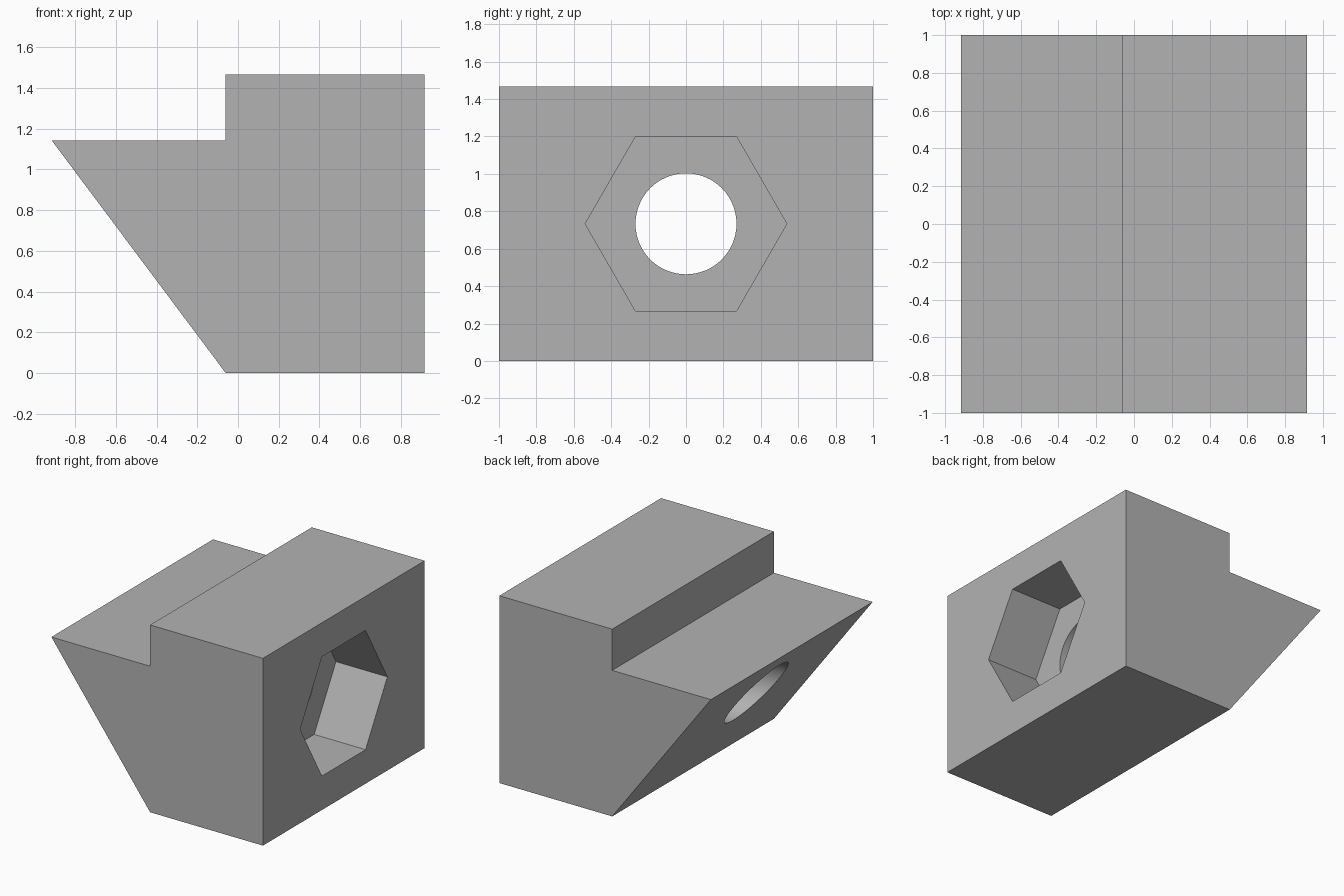
import bpy
import bmesh
from math import pi, radians

cube = bpy.data.objects.get("Cube")
if cube:
    bpy.data.objects.remove(cube, do_unlink=True)

RIGHT = 0.916     # flat side with the nut pocket
STEP = -0.061     # x of the step and of the foot of the slope
TOP = 1.466
LEDGE = 1.143
MID = TOP / 2     # height of the bore axis
POCKET = 0.445    # depth of the nut pocket

grey = bpy.data.materials.new("plain grey")
grey.use_nodes = True
colour = (0.45, 0.45, 0.45, 1)
grey.diffuse_color = colour
grey.node_tree.nodes["Principled BSDF"].inputs["Base Color"].default_value = colour

# Stepped, sloped block: side profile extruded along y
profile = [(STEP, 0), (RIGHT, 0), (RIGHT, TOP),
           (STEP, TOP), (STEP, LEDGE), (-RIGHT, LEDGE)]
bm = bmesh.new()
face = bm.faces.new([bm.verts.new((x, -1, z)) for x, z in profile])
ext = bmesh.ops.extrude_face_region(bm, geom=[face])
moved = [g for g in ext["geom"] if isinstance(g, bmesh.types.BMVert)]
bmesh.ops.translate(bm, verts=moved, vec=(0, 2, 0))
bmesh.ops.recalc_face_normals(bm, faces=bm.faces)
mesh = bpy.data.meshes.new("wedge_block")
bm.to_mesh(mesh)
bm.free()
mesh.materials.append(grey)
block = bpy.data.objects.new("wedge_block", mesh)
bpy.context.collection.objects.link(block)


def cut_along_x(name, sides, radius, x0, x1):
    """Cut a prism lying along x out of the block."""
    bpy.ops.mesh.primitive_cylinder_add(
        vertices=sides, radius=radius, depth=x1 - x0,
        location=((x0 + x1) / 2, 0, MID), rotation=(0, pi / 2, 0))
    cutter = bpy.context.object
    cutter.name = name
    cutter.hide_render = True
    cutter.data.materials.append(grey)
    mod = block.modifiers.new(name, "BOOLEAN")
    mod.operation = "DIFFERENCE"
    mod.solver = "EXACT"
    mod.object = cutter
    bpy.ops.object.select_all(action="DESELECT")
    block.select_set(True)
    bpy.context.view_layer.objects.active = block
    bpy.ops.object.modifier_apply(modifier=name)
    bpy.data.objects.remove(cutter, do_unlink=True)


# Hexagonal nut pocket, then the round bore through to the slope
cut_along_x("nut_pocket", 6, 0.539, RIGHT - POCKET, RIGHT + 0.2)
cut_along_x("bolt_bore", 64, 0.27, -1.2, 1.2)

bpy.ops.object.shade_smooth_by_angle(angle=radians(30))
